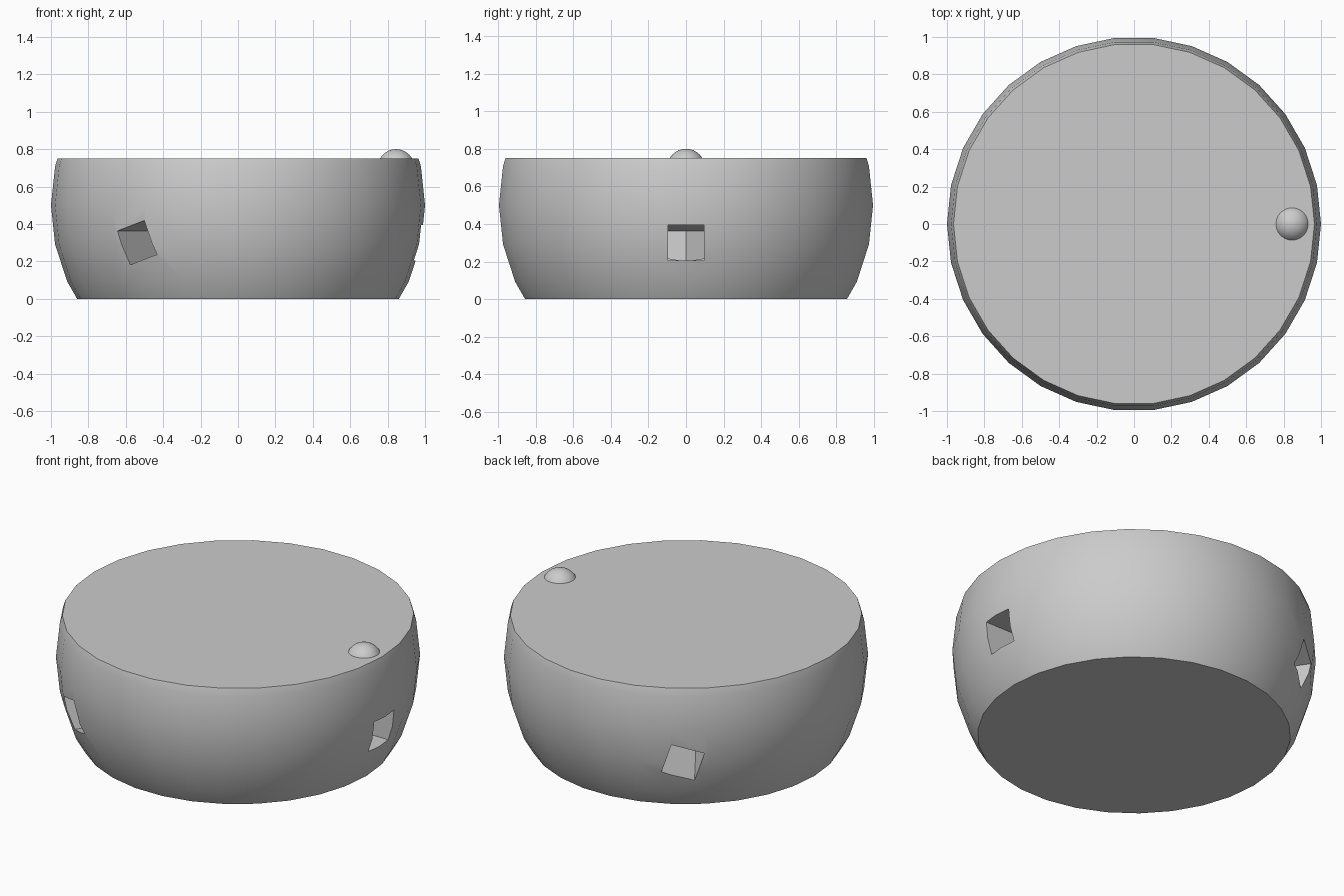
import bpy, bmesh, math
from mathutils import Matrix, Vector

cube = bpy.data.objects.get("Cube")
if cube:
    bpy.data.objects.remove(cube, do_unlink=True)

STEP = math.radians(12)

grey = bpy.data.materials.new("light_grey")
grey.use_nodes = True
grey.diffuse_color = (0.6, 0.6, 0.6, 1)
grey.node_tree.nodes["Principled BSDF"].inputs["Base Color"].default_value = (0.6, 0.6, 0.6, 1)


def add_object(name, bm):
    bmesh.ops.recalc_face_normals(bm, faces=bm.faces)
    mesh = bpy.data.meshes.new(name)
    bm.to_mesh(mesh)
    bm.free()
    mesh.materials.append(grey)
    obj = bpy.data.objects.new(name, mesh)
    bpy.context.collection.objects.link(obj)
    return obj


def activate(obj):
    bpy.ops.object.select_all(action="DESELECT")
    obj.select_set(True)
    bpy.context.view_layer.objects.active = obj


def smooth(obj):
    activate(obj)
    bpy.ops.object.shade_smooth_by_angle(angle=math.radians(30))


# Body: unit ball about z = 0.5, sliced flat at bottom and top
rings = [(math.cos(k * STEP), 0.5 + math.sin(k * STEP)) for k in range(-2, 2)]
profile = [(0, 0), (0.86, 0)] + rings + [(0.965, 0.75), (0, 0.75)]
bm = bmesh.new()
verts = [bm.verts.new((r, 0, z)) for r, z in profile]
edges = [bm.edges.new(pair) for pair in zip(verts, verts[1:])]
bmesh.ops.spin(bm, geom=verts + edges, cent=(0, 0, 0), axis=(0, 0, 1),
               angle=math.tau, steps=30, use_merge=True)
bmesh.ops.remove_doubles(bm, verts=bm.verts, dist=0.0001)
bmesh.ops.dissolve_limit(bm, angle_limit=0.001, verts=bm.verts, edges=bm.edges)
body = add_object("body", bm)

# Square holes running in towards the middle
for azimuth, roll in ((0, 0), (124, -17), (-124, 17)):
    bm = bmesh.new()
    bmesh.ops.create_cube(bm, size=1)
    turn = Matrix.Rotation(math.radians(azimuth), 4, "Z") @ Matrix.Rotation(math.radians(roll), 4, "X")
    place = (Matrix.Translation((0, 0, 0.3)) @ turn @ Matrix.Translation((0.6, 0, 0))
             @ Matrix.Diagonal(Vector((1.2, 0.19, 0.19, 1))))
    bmesh.ops.transform(bm, matrix=place, verts=bm.verts)
    cutter = add_object("hole_cutter", bm)
    cutter.hide_render = True
    activate(body)
    cut = body.modifiers.new("hole", "BOOLEAN")
    cut.operation = "DIFFERENCE"
    cut.solver = "EXACT"
    cut.object = cutter
    bpy.ops.object.modifier_apply(modifier=cut.name)
    bpy.data.objects.remove(cutter, do_unlink=True)
smooth(body)

# Knob: small ball sunk into the top
bm = bmesh.new()
bmesh.ops.create_uvsphere(bm, u_segments=30, v_segments=16, radius=0.1,
                          matrix=Matrix.Translation((0.845, 0, 0.7)))
smooth(add_object("knob", bm))
